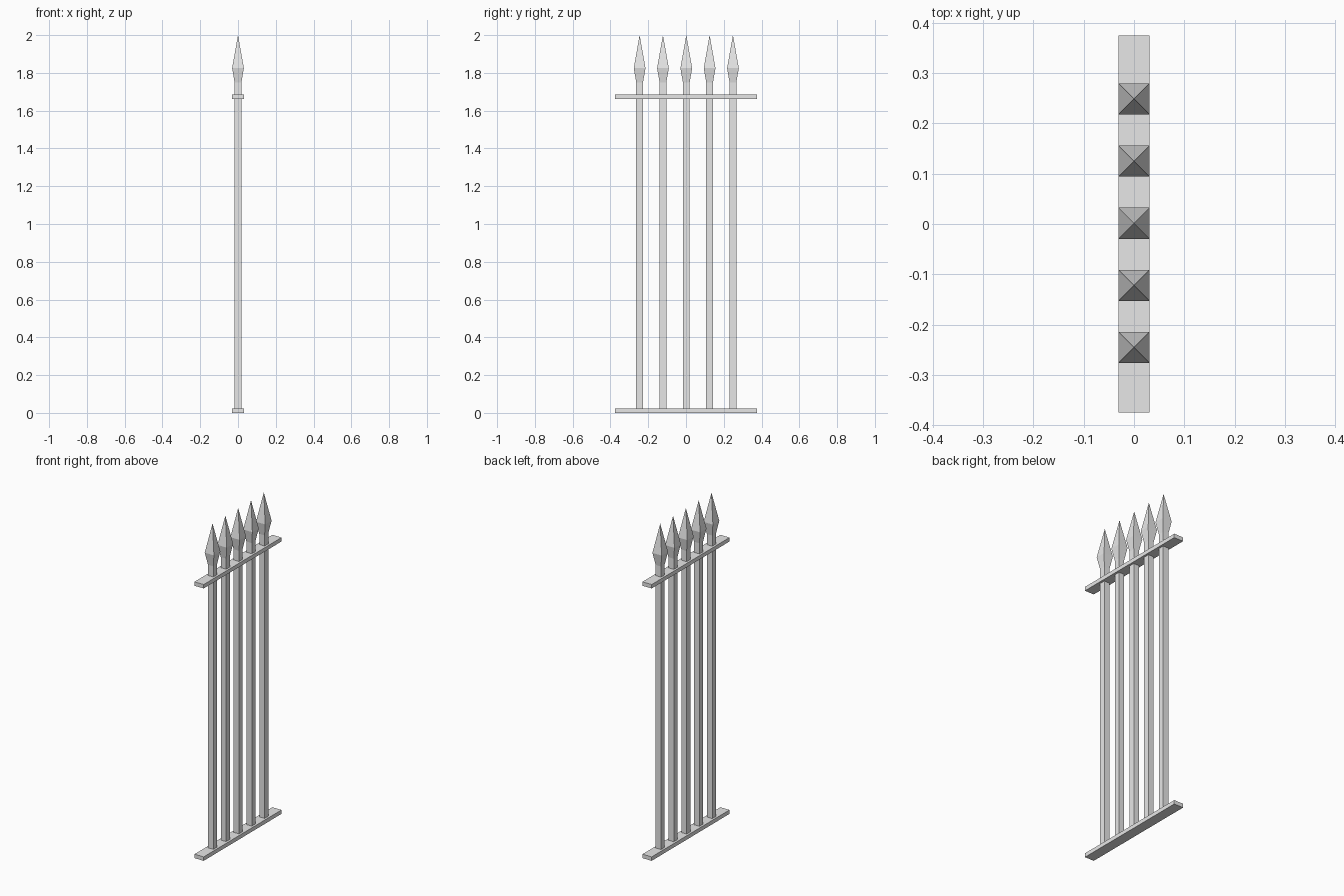
import bpy
import bmesh

cube = bpy.data.objects.get("Cube")
if cube:
    bpy.data.objects.remove(cube, do_unlink=True)

iron = bpy.data.materials.new("grey_iron")
iron.use_nodes = True
COLOUR = (0.8, 0.8, 0.8, 1)
iron.diffuse_color = COLOUR
iron.node_tree.nodes["Principled BSDF"].inputs["Base Color"].default_value = COLOUR


def finish(name, bm, location):
    bmesh.ops.recalc_face_normals(bm, faces=bm.faces)
    mesh = bpy.data.meshes.new(name)
    bm.to_mesh(mesh)
    bm.free()
    mesh.materials.append(iron)
    obj = bpy.data.objects.new(name, mesh)
    obj.location = location
    bpy.context.collection.objects.link(obj)


def square_loft(name, profile, tip, location):
    """Stack square rings of (half width, height) and close them to a point."""
    bm = bmesh.new()
    rings = [[bm.verts.new((sx * r, sy * r, z))
              for sx, sy in ((-1, -1), (1, -1), (1, 1), (-1, 1))]
             for r, z in profile]
    bm.faces.new(rings[0])
    for low, high in zip(rings, rings[1:]):
        for i in range(4):
            j = (i + 1) % 4
            bm.faces.new((low[i], low[j], high[j], high[i]))
    apex = bm.verts.new((0, 0, tip))
    for i in range(4):
        bm.faces.new((rings[-1][i], rings[-1][(i + 1) % 4], apex))
    finish(name, bm, location)


def rail(name, bottom, height):
    bm = bmesh.new()
    bmesh.ops.create_cube(bm, size=1)
    bmesh.ops.scale(bm, vec=(0.062, 0.75, height), verts=bm.verts)
    finish(name, bm, (0, 0, bottom + height / 2))


# Flat rails at the foot and below the spearheads
rail("bottom_rail", 0, 0.024)
rail("top_rail", 1.661, 0.024)

# Square bars, each flaring into a pointed spearhead
SPEAR = ((0.018, 0.01), (0.018, 1.75), (0.031, 1.825))
for i in range(5):
    square_loft(f"spear_bar_{i + 1}", SPEAR, 2.0, (0, 0.0015 + (i - 2) * 0.1235, 0))
